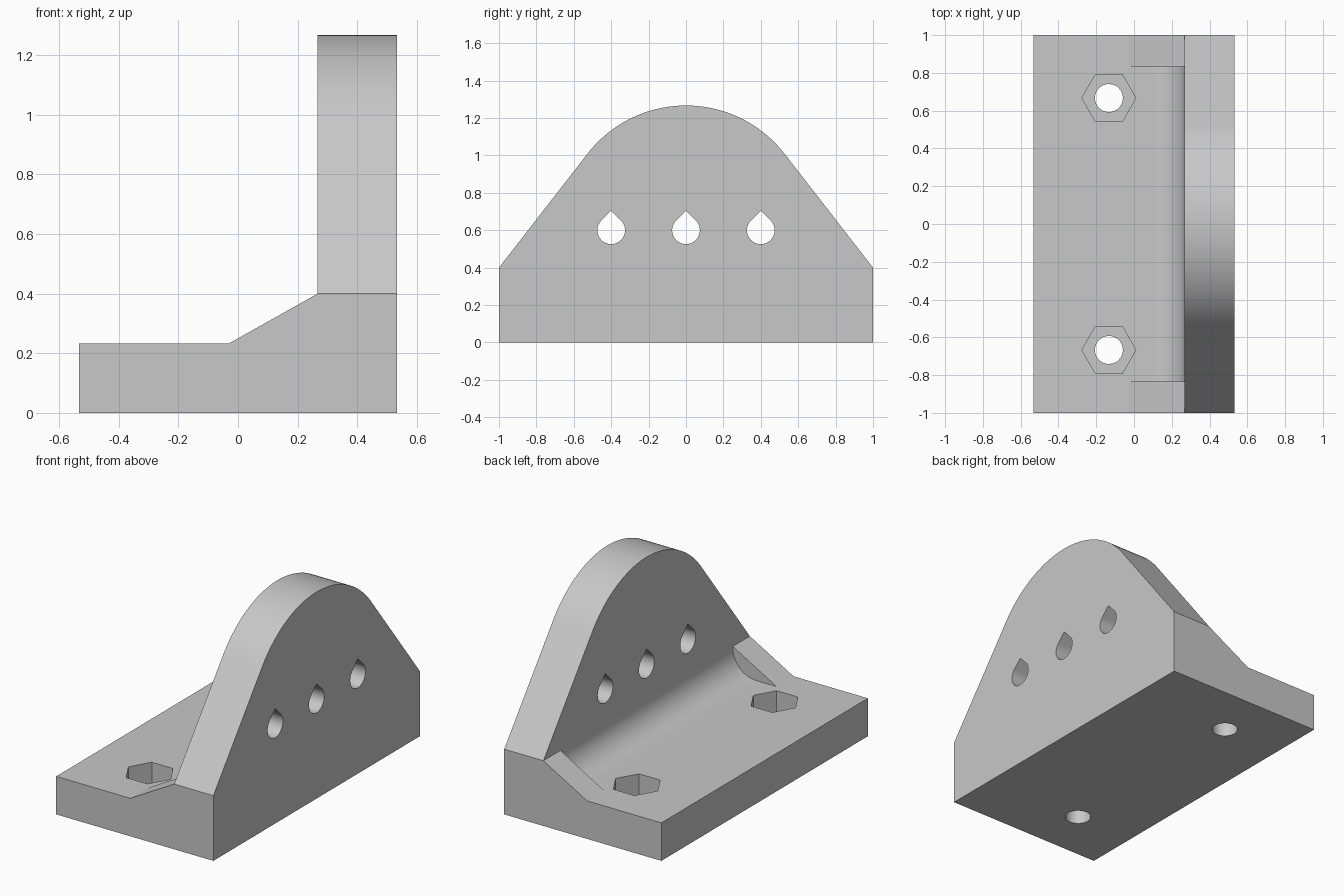
import bpy
import bmesh
from math import sin, cos, pi, radians, atan2, acos, hypot

cube = bpy.data.objects.get("Cube")
if cube:
    bpy.data.objects.remove(cube, do_unlink=True)

# Main dimensions
HALF_X, HALF_Y = 0.533, 1.0
FLOOR, SHOULDER = 0.233, 0.4
WALL_X, RAMP_X = 0.267, -0.03
COVE_R = 0.16
ARC_Z, ARC_R = 0.6, 0.667

grey = bpy.data.materials.new("light_grey")
grey.use_nodes = True
grey.diffuse_color = (0.58, 0.58, 0.58, 1)
grey.node_tree.nodes["Principled BSDF"].inputs["Base Color"].default_value = (0.58, 0.58, 0.58, 1)


def arc(cx, cy, r, start, end, steps):
    angles = [start + (end - start) * i / steps for i in range(steps + 1)]
    return [(cx + r * cos(a), cy + r * sin(a)) for a in angles]


def prism(name, profile, axis, low, high):
    """Extrude a 2D profile along one axis; the profile fills the other two in order."""
    def place(p, t):
        co = list(p)
        co.insert(axis, t)
        return co
    bm = bmesh.new()
    face = bm.faces.new([bm.verts.new(place(p, low)) for p in profile])
    ext = bmesh.ops.extrude_face_region(bm, geom=[face])
    for v in ext["geom"]:
        if isinstance(v, bmesh.types.BMVert):
            v.co[axis] = high
    bmesh.ops.recalc_face_normals(bm, faces=bm.faces)
    mesh = bpy.data.meshes.new(name)
    bm.to_mesh(mesh)
    bm.free()
    mesh.materials.append(grey)
    obj = bpy.data.objects.new(name, mesh)
    bpy.context.collection.objects.link(obj)
    return obj


def combine(target, tool, operation):
    mod = target.modifiers.new("shape", "BOOLEAN")
    mod.operation = operation
    mod.solver = "EXACT"
    mod.object = tool
    tool.hide_render = True
    bpy.context.view_layer.objects.active = target
    bpy.ops.object.modifier_apply(modifier=mod.name)
    bpy.data.objects.remove(tool, do_unlink=True)


# Base, ramp and wall in one side section
bracket = prism("angle_bracket", [
    (-HALF_X, 0), (HALF_X, 0), (HALF_X, 1.4), (WALL_X, 1.4),
    (WALL_X, SHOULDER), (RAMP_X, FLOOR), (-HALF_X, FLOOR)], 1, -HALF_Y, HALF_Y)

# Rounded outline: arc joined to the shoulders by tangent lines
dz = SHOULDER - ARC_Z
tangent = atan2(dz, HALF_Y) + acos(ARC_R / hypot(HALF_Y, dz))
outline = [(-HALF_Y, SHOULDER), (-HALF_Y, -0.1), (HALF_Y, -0.1), (HALF_Y, SHOULDER)]
outline += arc(0, ARC_Z, ARC_R, tangent, pi - tangent, 64)
combine(bracket, prism("outline_tool", outline, 0, -0.7, 0.7), "INTERSECT")

# Cove between the end ramps
cove = arc(WALL_X - COVE_R, FLOOR + COVE_R, COVE_R, -pi / 2, 0, 24)
cove += [(WALL_X, 0.45), (RAMP_X, 0.45), (RAMP_X, FLOOR)]
combine(bracket, prism("cove_tool", cove, 1, -0.835, 0.835), "DIFFERENCE")

# Teardrop holes through the wall
for y in (-0.4, 0, 0.4):
    r = 0.074
    drop = arc(y, 0.6, r, 3 * pi / 4, 9 * pi / 4, 40) + [(y, 0.6 + r * 2 ** 0.5)]
    combine(bracket, prism("teardrop_tool", drop, 0, 0.1, 0.7), "DIFFERENCE")

# Bolt holes with hexagonal nut pockets
for y in (-0.667, 0.667):
    hole = arc(-0.133, y, 0.074, 0, 2 * pi, 48)[:-1]
    pocket = arc(-0.133, y, 0.143, 0, 2 * pi, 6)[:-1]
    combine(bracket, prism("bolt_tool", hole, 2, -0.1, 0.5), "DIFFERENCE")
    combine(bracket, prism("nut_tool", pocket, 2, 0.1, 0.5), "DIFFERENCE")

# Smooth the curves, keep the edges crisp
bpy.ops.object.select_all(action="DESELECT")
bracket.select_set(True)
bpy.context.view_layer.objects.active = bracket
bpy.ops.object.shade_smooth_by_angle(angle=radians(20))
